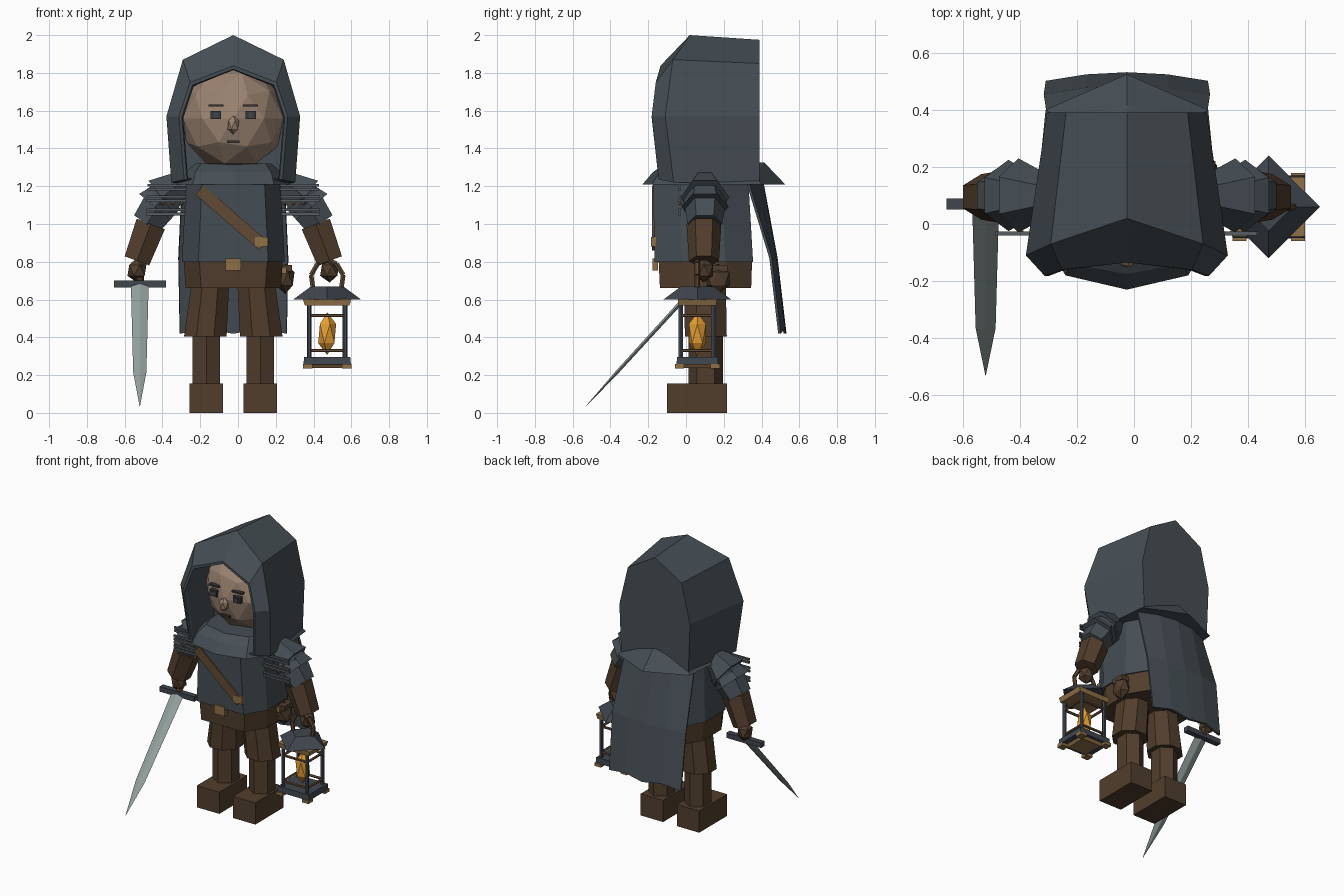
import bpy, bmesh, math
from mathutils import Vector, Matrix

if "Cube" in bpy.data.objects:
    bpy.data.objects.remove(bpy.data.objects["Cube"])

CX = -0.025  # body centre line


def mat(name, r, g, b):
    m = bpy.data.materials.new(name)
    m.diffuse_color = [((c + 0.055) / 1.055) ** 2.4 for c in (r, g, b)] + [1]
    m.use_nodes = True
    m.node_tree.nodes["Principled BSDF"].inputs["Base Color"].default_value = m.diffuse_color
    return m


CLOTH = mat("grey_cloth", 0.272, 0.306, 0.33)
BROWN = mat("dark_leather", 0.318, 0.242, 0.175)
STRAP = mat("strap_leather", 0.38, 0.287, 0.2)
BRASS = mat("brass", 0.56, 0.44, 0.28)
IRON = mat("dark_iron", 0.25, 0.275, 0.31)
PIN = mat("pin_grey", 0.34, 0.365, 0.385)
STEEL = mat("steel", 0.57, 0.625, 0.615)
SKIN = mat("skin", 0.605, 0.512, 0.442)
FLAME = mat("flame", 0.9, 0.62, 0.2)
INK = mat("face_marks", 0.22, 0.215, 0.22)


def finish(name, bm, m):
    bmesh.ops.recalc_face_normals(bm, faces=bm.faces)
    me = bpy.data.meshes.new(name)
    bm.to_mesh(me)
    bm.free()
    me.materials.append(m)
    ob = bpy.data.objects.new(name, me)
    bpy.context.collection.objects.link(ob)
    return ob


def loft(name, rings, m, closed=True):
    """Skin a list of equal-length rings; closed rings get end caps."""
    bm = bmesh.new()
    vs = [[bm.verts.new(p) for p in r] for r in rings]
    n = len(rings[0])
    for a, b in zip(vs, vs[1:]):
        for i in range(n if closed else n - 1):
            j = (i + 1) % n
            bm.faces.new((a[i], a[j], b[j], b[i]))
    if closed:
        bm.faces.new(vs[0])
        bm.faces.new(vs[-1])
    return finish(name, bm, m)


def box(name, c, size, m, rot=None):
    bm = bmesh.new()
    bmesh.ops.create_cube(bm, size=1)
    bm.transform(Matrix.Translation(c) @ (rot or Matrix()) @ Matrix.Diagonal((*size, 1)))
    return finish(name, bm, m)


def tube(name, p0, p1, r0, r1, m, n=6, turn=0.0):
    p0, p1 = Vector(p0), Vector(p1)
    q = (p1 - p0).to_track_quat('Z', 'Y')
    rings = []
    for p, r in ((p0, r0), (p1, r1)):
        rings.append([p + q @ Vector((r * math.cos(turn + 2 * math.pi * i / n),
                                      r * math.sin(turn + 2 * math.pi * i / n), 0)) for i in range(n)])
    return loft(name, rings, m)


def gem(name, c, size, m, sub=1):
    bm = bmesh.new()
    bmesh.ops.create_icosphere(bm, subdivisions=sub, radius=1)
    bm.transform(Matrix.Translation(c) @ Matrix.Diagonal((*size, 1)))
    return finish(name, bm, m)


def mirror_path(half):
    """Half profile starting at one end and finishing on the centre line."""
    return [(CX - x, y, z) for x, y, z in half] + [(CX + x, y, z) for x, y, z in half[-2::-1]]


def mirror_ring(half):
    """Half ring starting and finishing on the centre line."""
    return [(CX + x, y, z) for x, y, z in half] + [(CX - x, y, z) for x, y, z in half[-2:0:-1]]


def octo(xf, xs, yf, yb, z):
    d = (yb - yf) * 0.28
    h = [(xf, yf), (xs, yf + d), (xs, yb - d), (xf, yb)]
    return [(CX + x, y, z) for x, y in h] + [(CX - x, y, z) for x, y in h[::-1]]


# hood: back panel, brow, rim, lip and inner cavity
loft("hood", [
    mirror_path([(.265, .39, 1.21), (.28, .39, 1.57), (.213, .39, 1.85), (0, .39, 1.975)]),
    mirror_path([(.328, -.065, 1.22), (.354, -.11, 1.57), (.267, -.07, 1.87), (0, .02, 2.0)]),
    mirror_path([(.26, -.145, 1.235), (.288, -.182, 1.57), (.228, -.16, 1.75), (0, -.135, 1.838)]),
    mirror_path([(.245, -.145, 1.24), (.273, -.182, 1.565), (.216, -.16, 1.735), (0, -.135, 1.82)]),
    mirror_path([(.24, -.13, 1.24), (.265, -.16, 1.56), (.21, -.135, 1.73), (0, -.115, 1.815)]),
    mirror_path([(.245, .12, 1.24), (.27, .12, 1.56), (.215, .12, 1.735), (0, .12, 1.845)]),
], CLOTH)

# shoulder cape, pointed at front and back, with raised neck
loft("shoulder_cape", [
    mirror_ring([(0, -.23, 1.21), (.215, -.18, 1.21), (.3, -.04, 1.21), (.31, .15, 1.21),
                 (.285, .40, 1.21), (0, .525, 1.21)]),
    mirror_ring([(0, -.175, 1.275), (.2, -.14, 1.275), (.25, 0, 1.28), (.25, .2, 1.28),
                 (.235, .37, 1.26), (0, .415, 1.325)]),
    mirror_ring([(0, -.115, 1.315), (.17, -.08, 1.32), (.2, 0, 1.32), (.2, .2, 1.32),
                 (.18, .33, 1.3), (0, .36, 1.325)]),
], CLOTH)

# hanging cloak
cols = (-1, -.5, 0, .5, 1)
rows = [(1.24, .27, .40, .08), (.82, .29, .478, .03), (.43, .283, .525, .03)]
cloak = loft("cloak", [[(CX + u * w, y - d * u * u, z + (.025 * (abs(u) == .5) - .01 if z < .5 else 0))
                        for u in cols] for z, w, y, d in rows], CLOTH, closed=False)
thick = cloak.modifiers.new("thickness", 'SOLIDIFY')
thick.thickness = 0.014
thick.offset = 0

# head and face
gem("head", (CX, .13, 1.558), (.278, .25, .28), SKIN, 2)
gem("nose", (CX, -.122, 1.525), (.034, .034, .05), SKIN)
for s in (-1, 1):
    x = CX + s * .092
    box("eye", (x, -.1, 1.577), (.056, .03, .044), INK)
    box("pupil", (x, -.116, 1.577), (.026, .006, .024), IRON)
    box("eyebrow", (x, -.095, 1.627), (.08, .03, .012), INK)
box("mouth", (CX, -.1, 1.435), (.068, .02, .012), INK)

# torso and belt
loft("tunic", [octo(.165, .25, -.175, .33, 1.23), octo(.185, .272, -.166, .355, .80)], CLOTH)
loft("belt", [octo(.18, .262, -.145, .35, .81), octo(.17, .253, -.138, .345, .66)], BROWN)
box("belt_buckle", (CX, -.162, .785), (.08, .03, .065), BRASS)

# chest strap
a, b = Vector((-.205, -.172, 1.18)), Vector((.135, -.166, .885))
ang = math.atan2(b.x - a.x, b.z - a.z)
box("chest_strap", (a + b) / 2, (.064, .024, (b - a).length), STRAP, Matrix.Rotation(ang, 4, 'Y'))
box("strap_buckle", (.125, -.165, .905), (.07, .04, .05), BRASS)

# hip pouch
gem("pouch", (.25, .17, .71), (.055, .07, .08), BROWN)
box("pouch_flap", (.25, .17, .765), (.07, .1, .035), BROWN)
box("pouch_clasp", (.237, .115, .755), (.04, .025, .035), BRASS)

for s in (-1, 1):
    # legs
    def leg_ring(cx, cy, rx, ry, z, n=8):
        return [(CX + s * (cx + rx * math.cos((i + .5) * 2 * math.pi / n)),
                 cy + ry * math.sin((i + .5) * 2 * math.pi / n), z) for i in range(n)]
    loft("breeches", [leg_ring(.122, .1, .108, .12, .68), leg_ring(.148, .105, .122, .12, .405)], BROWN)
    loft("lower_leg", [leg_ring(.143, .105, .085, .092, .43, 6), leg_ring(.143, .105, .085, .092, .14, 6)], BROWN)
    box("boot", (CX + s * .143, .059, .0775), (.178, .317, .155), BROWN)

    def P(x, y, z):
        return (CX + s * x, y, z)
    # layered shoulder guard
    tube("shoulder_guard_top", P(.27, .1, 1.225), P(.38, .1, 1.14), .07, .13, CLOTH, 6)
    tube("shoulder_guard_low", P(.34, .1, 1.18), P(.415, .1, 1.09), .08, .125, CLOTH, 6)
    tube("upper_arm", P(.36, .1, 1.14), P(.46, .1, 1.0), .115, .092, CLOTH, 6)
    for z, x0, x1 in ((1.205, .245, .455), (1.145, .245, .46), (1.075, .255, .46)):
        for dz in (0, -.022):
            tube("guard_pin", P(x0, -.033, z + dz), P(x1, -.033, z + dz), .0095, .0095, PIN, 4, math.pi / 4)
    for x in (.27, .32, .37):
        gem("guard_rivet", P(x, -.03, 1.11), (.011, .011, .011), BRASS)
    # forearm and hand
    tube("forearm", P(.437, .095, 1.0), P(.51, .095, .805), .092, .08, BROWN, 6)
    gem("hand", P(.51, .095, .755), (.056, .056, .065), BROWN)

# sword
sx = -.52
tube("sword_grip", (sx, .07, .69), (sx, .125, .75), .022, .022, BROWN)
box("sword_guard", (sx, .07, .683), (.275, .04, .036), IRON)
hilt, tip = Vector((sx, .06, .68)), Vector((sx, -.53, .035))
d = (tip - hilt).normalized()
flat = d.cross(Vector((1, 0, 0)))


def blade_ring(t, w, th):
    c = hilt.lerp(tip, t)
    return [c + Vector((w, 0, 0)), c + flat * th, c - Vector((w, 0, 0)), c - flat * th]


loft("sword_blade", [blade_ring(0, .047, .011), blade_ring(.72, .035, .009), blade_ring(1, .001, .001)], STEEL)

# lantern: stacked four-sided tiers (z0, z1, half widths x and y at both ends)
lx, ly = .472, .06
U = [(-1, -1), (1, -1), (1, 1), (-1, 1)]
D = [(-1, 0), (0, -1), (1, 0), (0, 1)]
for name, z0, z1, ax, ay, bx, by, m, shape in (
        ("lantern_roof", .6, .67, .18, .18, .085, .085, IRON, D),
        ("lantern_eave", .568, .602, .118, .1, .128, .104, BRASS, U),
        ("lantern_base", .255, .295, .126, .11, .122, .108, IRON, U),
        ("lantern_foot", .237, .257, .075, .075, .09, .09, BRASS, U)):
    loft(name, [[(lx + u * ax, ly + v * ay, z0) for u, v in shape],
                [(lx + u * bx, ly + v * by, z1) for u, v in shape]], m)
for i in range(4):
    px, py, qx, qy = (v * .095 for v in U[i] + U[(i + 1) % 4])
    py, qy = py * .92, qy * .92
    tube("lantern_post", (lx + px, ly + py, .29), (lx + px, ly + py, .58), .013, .013, IRON, 6)
    box("lantern_corner_foot", (lx + px * 1.08, ly + py * 1.08, .247), (.05, .05, .022), BRASS)
    for z in (.33, .515):
        tube("lantern_rail", (lx + px, ly + py, z), (lx + qx, ly + qy, z), .009, .009, STRAP, 5)
gem("lantern_flame", (lx, ly, .42), (.053, .053, .113), FLAME)

# lantern handle
arc = [(-.075, .66), (-.085, .73), (-.05, .79), (0, .81), (.05, .79), (.085, .73), (.075, .66)]
for (x0, z0), (x1, z1) in zip(arc, arc[1:]):
    tube("lantern_handle", (lx + x0, ly, z0), (lx + x1, ly, z1), .014, .014, STRAP, 6)
